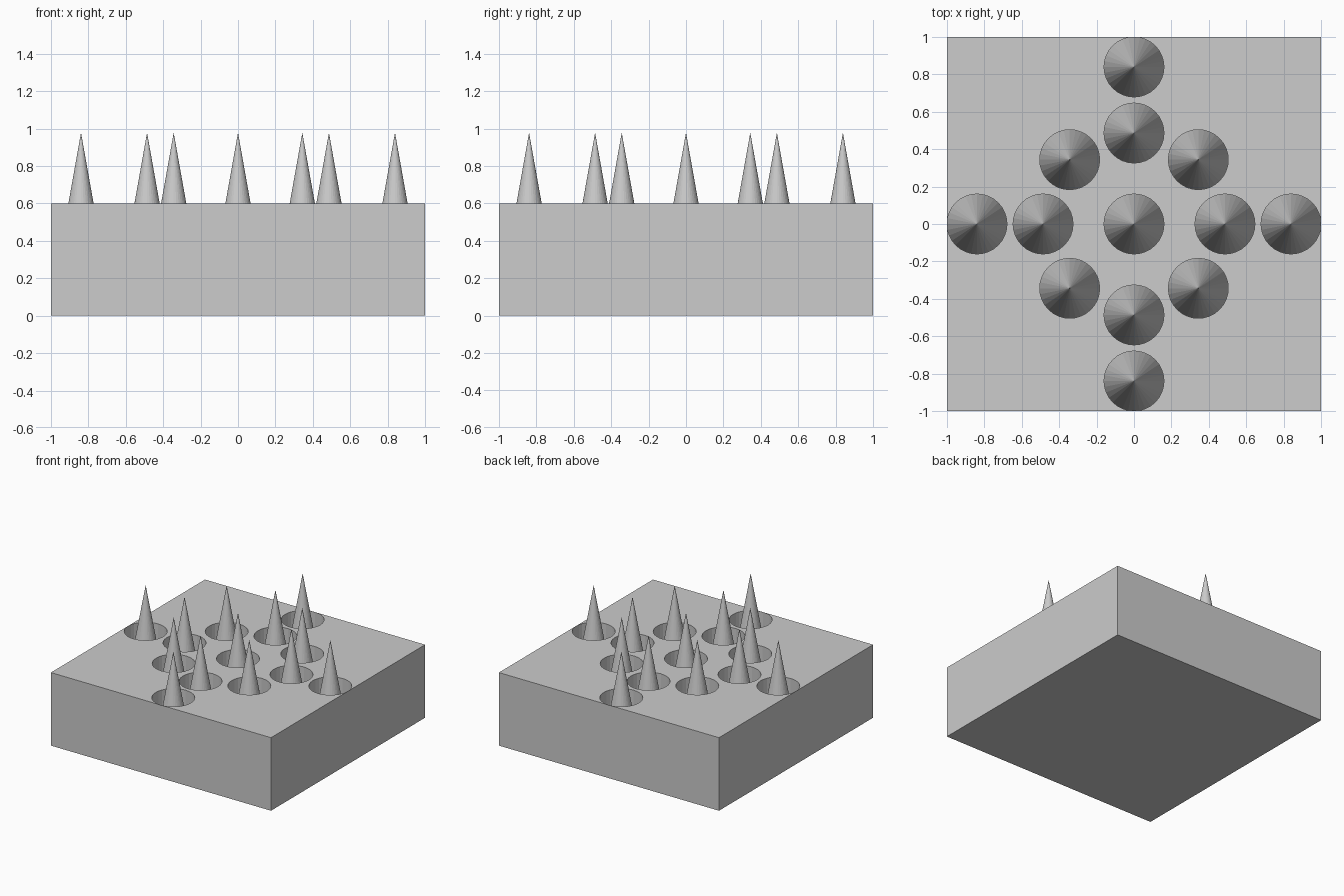
import bpy
import math

RADIUS = 0.16
FLOOR = 0.08      # bottom of every pit
BLOCK_TOP = 0.6
TIP = 0.978
SIDES = 32

cube = bpy.data.objects.get("Cube")
if cube:
    bpy.data.objects.remove(cube, do_unlink=True)

# Single grey material
grey = bpy.data.materials.new("plain grey")
grey.use_nodes = True
colour = (0.604, 0.604, 0.604, 1)
grey.diffuse_color = colour
grey.node_tree.nodes["Principled BSDF"].inputs["Base Color"].default_value = colour


def finish(name):
    obj = bpy.context.object
    obj.name = name
    obj.data.materials.append(grey)
    return obj


# Spike layout: centre, ring of eight, four outer
spots = [(0, 0)]
for i in range(8):
    a = i * math.pi / 4
    spots.append((0.486 * math.cos(a), 0.486 * math.sin(a)))
for i in range(4):
    a = i * math.pi / 2
    spots.append((0.839 * math.cos(a), 0.839 * math.sin(a)))

# Base block
bpy.ops.mesh.primitive_cube_add(size=1, location=(0, 0, BLOCK_TOP / 2))
block = finish("base_block")
block.scale = (2, 2, BLOCK_TOP)
bpy.ops.object.transform_apply(location=False, rotation=False, scale=True)

# Pit cutters, joined into one helper
cutters = []
for x, y in spots:
    bpy.ops.mesh.primitive_cylinder_add(vertices=SIDES, radius=RADIUS, depth=1,
                                        location=(x, y, FLOOR + 0.5))
    cutters.append(finish("pit_cutter"))
bpy.ops.object.select_all(action='DESELECT')
for c in cutters:
    c.select_set(True)
bpy.context.view_layer.objects.active = cutters[0]
bpy.ops.object.join()
cutter = bpy.context.object

# Cut the pits
bpy.ops.object.select_all(action='DESELECT')
block.select_set(True)
bpy.context.view_layer.objects.active = block
cut = block.modifiers.new("pits", 'BOOLEAN')
cut.operation = 'DIFFERENCE'
cut.solver = 'EXACT'
cut.object = cutter
bpy.ops.object.modifier_apply(modifier=cut.name)
bpy.data.objects.remove(cutter, do_unlink=True)

# Spikes rising from the pit floors
for i, (x, y) in enumerate(spots):
    bpy.ops.mesh.primitive_cone_add(vertices=SIDES, radius1=RADIUS, radius2=0,
                                    depth=TIP - FLOOR,
                                    location=(x, y, (TIP + FLOOR) / 2))
    finish(f"spike_{i + 1}")
